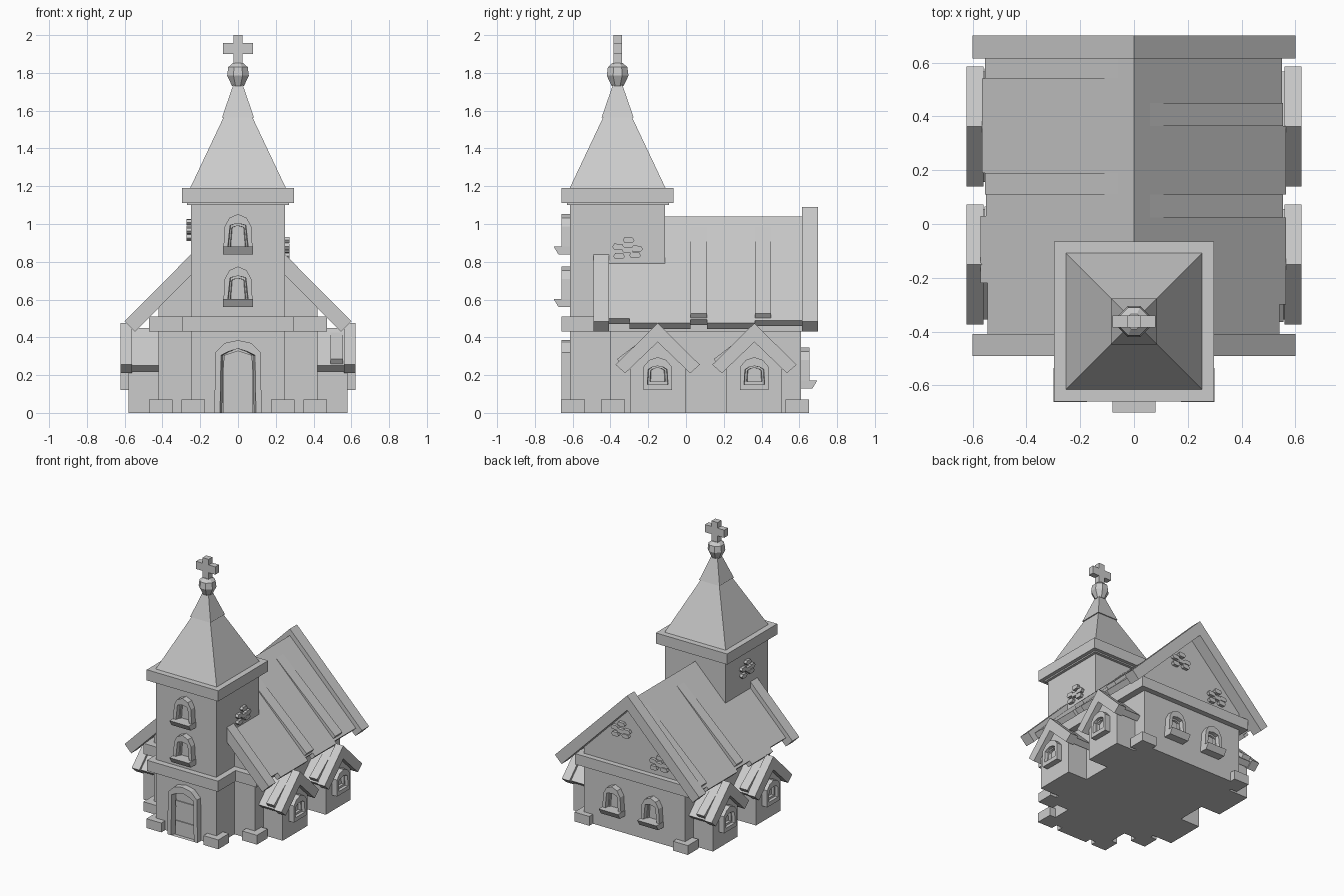
import bpy, bmesh, math
from mathutils import Matrix, Vector

if "Cube" in bpy.data.objects:
    bpy.data.objects.remove(bpy.data.objects["Cube"])


def finish(name, bm, mat=None):
    bmesh.ops.recalc_face_normals(bm, faces=bm.faces)
    me = bpy.data.meshes.new(name)
    bm.to_mesh(me)
    bm.free()
    ob = bpy.data.objects.new(name, me)
    if mat is not None:
        ob.matrix_world = mat
    bpy.context.collection.objects.link(ob)
    return ob


def bridge(name, rings, caps=True, closed=False, mat=None):
    """Skin a list of equal-length point rings."""
    bm = bmesh.new()
    vs = [[bm.verts.new(p) for p in r] for r in rings]
    pairs = list(zip(vs, vs[1:])) + ([(vs[-1], vs[0])] if closed else [])
    for a, b in pairs:
        for i in range(len(a)):
            j = (i + 1) % len(a)
            bm.faces.new((a[i], a[j], b[j], b[i]))
    if caps and not closed:
        bm.faces.new(vs[0])
        bm.faces.new(vs[-1])
    return finish(name, bm, mat)


def prism(name, pts, axis, a, b, mat=None):
    """Extrude a (horizontal, z) profile along x or y."""
    f = (lambda p, d: (d, p[0], p[1])) if axis == 'x' else (lambda p, d: (p[0], d, p[1]))
    return bridge(name, [[f(p, a) for p in pts], [f(p, b) for p in pts]], mat=mat)


def box(name, x0, x1, y0, y1, z0, z1, mat=None):
    return prism(name, [(x0, z0), (x1, z0), (x1, z1), (x0, z1)], 'y', y0, y1, mat)


def lathe(name, n, cy, rows, turn=0.0):
    return bridge(name, [[(r * math.cos(turn + i * math.tau / n), cy + r * math.sin(turn + i * math.tau / n), z)
                          for i in range(n)] for z, r in rows])


def mirror(half):
    """Mirror a half outline running from the centre line outwards and back to it."""
    return half + [(-x, z) for x, z in reversed(half) if x > 1e-6]


def facing(x, y, z, deg):
    """Frame whose local -y points out of a wall; 0 = front, 90 = right."""
    return Matrix.Translation((x, y, z)) @ Matrix.Rotation(math.radians(deg), 4, 'Z')


def frame(name, outer, inner, depth, mat):
    o, i = mirror(outer), mirror(inner)
    k = [(x * .86, z) for x, z in i]
    bridge(name, [[(x, .01, z) for x, z in o], [(x, -depth, z) for x, z in o],
                  [(x, -depth, z) for x, z in i], [(x, .01, z) for x, z in k]], closed=True, mat=mat)


def window(mat):
    outer = [(0, .215), (.045, .195), (.07, .15), (.078, .02), (0, .02)]
    inner = [(0, .165), (.025, .16), (.042, .155), (.054, .04), (0, .04)]
    frame("window_frame", outer, inner, .045, mat)
    frame("window_sash", inner, [(x * .78, .04 + (z - .04) * .9) for x, z in inner], .015, mat)
    prism("window_sill", [(-.01, 0), (.06, 0), (.085, .042), (-.01, .042)], 'x', -.08, .08,
          mat @ Matrix.Scale(-1, 4, (0, 1, 0)))


def bricks(mat):
    for u, z in ((-.05, -.045), (.035, -.04), (-.005, -.012), (.045, -.005), (-.055, .005), (0, .04)):
        p = [(-.03, 0), (-.02, .016), (.022, .014), (.032, -.003), (.02, -.016), (-.02, -.015)]
        prism("loose_brick", [(u + a, z + b) for a, b in p], 'y', -.022, .01, mat)


# main hall with gable ends
prism("hall", mirror([(0, 1.0), (.42, .57), (.42, 0), (0, 0)]), 'y', -.40, .61)
box("hall_cornice", -.47, .47, -.45, .65, .43, .51)

# tower, cornices and spire
TY = -.362
box("tower", -.25, .25, -.615, -.11, 0, 1.12)
box("tower_lower_cornice", -.295, .295, -.66, -.07, .43, .51)
box("tower_top_trim", -.27, .27, -.63, -.09, 1.10, 1.12)
box("tower_top_cornice", -.297, .297, -.66, -.065, 1.11, 1.19)
q, s = math.pi / 4, math.sqrt(2)
lathe("spire", 4, TY, [(1.185, .256 * s), (1.57, .074 * s)], q)
lathe("spire_cap", 4, TY, [(1.563, .085 * s), (1.74, .024 * s)], q)
lathe("finial", 8, TY, [(1.73, .034), (1.785, .062), (1.83, .056), (1.852, .03)], math.pi / 8)
prism("cross", mirror([(0, 2), (.025, 2), (.025, 1.958), (.08, 1.958), (.08, 1.9), (.025, 1.9), (.025, 1.84), (0, 1.84)]),
      'y', TY - .022, TY + .022)

# foundation blocks at the corners
for sx in (-1, 1):
    for cx, cy in ((.41, -.385), (.41, .59), (.237, -.597)):
        box("corner_stone", sx * cx - .062, sx * cx + .062, cy - .064, cy + .062, 0, .07)

# barge boards at both roof ends
barge = mirror([(0, 1.09), (.6, .485), (.545, .43), (0, .98)])
prism("barge_board_front", barge, 'y', -.49, -.408)
prism("barge_board_back", barge, 'y', .615, .70)

# roof slopes in strips of uneven length, with lifted planks
strips = {1: [(-.41, -.3, .54), (-.3, .025, .565), (.025, .11, .545), (.11, .365, .565), (.365, .62, .55)],
          -1: [(-.41, -.22, .545), (-.22, .03, .57), (.03, .19, .55), (.19, .54, .565), (.54, .62, .55)]}
planks = {1: [(.025, .11), (.365, .45)], -1: [(.11, .19), (.54, .62)]}
for sx in (1, -1):
    for y0, y1, w in strips[sx]:
        prof = [(0, 1.04), (w, 1.04 - w), (w - .03, 1.01 - w), (0, .98)]
        prism("roof_strip", [(sx * x, z) for x, z in prof], 'y', y0, y1)
    for y0, y1 in planks[sx]:
        prism("lifted_plank", [(sx * x, z) for x, z in ((.06, .982), (.553, .525), (.525, .485), (.06, .96))], 'y', y0, y1)

# side bays: local -y points outwards
for deg in (90, -90):
    sx = 1 if deg > 0 else -1
    for cy in (-.15, .362):
        m = facing(0, cy, 0, deg)
        prism("bay_wall", mirror([(0, .42), (.147, .275), (.147, 0), (0, 0)]), 'y', -.58, -.38, m)
        prism("bay_barge_board", mirror([(0, .475), (.223, .255), (.172, .21), (0, .375)]), 'y', -.623, -.56, m)
        prism("bay_roof", mirror([(0, .45), (.205, .25), (.172, .22), (0, .385)]), 'y', -.57, -.40, m)
        prism("bay_roof_plank", [(-.03, .425), (-.215, .285), (-.19, .25), (-.03, .40)], 'y', -.555, -.49, m)
        wm = facing(sx * .58, cy, .12, deg)
        outer = [(0, .175), (.045, .16), (.075, .125), (.075, 0), (0, 0)]
        inner = [(0, .128), (.03, .122), (.05, .11), (.055, .03), (0, .03)]
        frame("bay_window_frame", outer, inner, .043, wm)
        frame("bay_window_sash", inner, [(x * .75, .045 + (z - .03) * .75) for x, z in inner], .02, wm)

# tower and back windows
for z in (.56, .838):
    window(facing(0, -.615, z, 0))
for x in (-.16, .16):
    window(facing(x, .61, .13, 180))

# arched door
dm = facing(0, -.615, 0, 0)
frame("door_frame", [(0, .385), (.07, .37), (.12, .32), (.125, 0), (0, 0)],
      [(0, .34), (.05, .325), (.09, .305), (.095, 0), (0, 0)], .045, dm)
prism("door", mirror([(0, .33), (.075, .305), (.08, 0), (0, 0)]), 'y', -.015, .01, dm)
for z in (.09, .24):
    box("door_band", -.075, .075, -.022, 0, z - .02, z + .02, dm)

# patches of exposed brick
bricks(facing(.25, -.305, .875, 90))
bricks(facing(-.25, -.36, .97, -90))
bricks(facing(.1, .61, .78, 180))
bricks(facing(-.22, .61, .61, 180))
